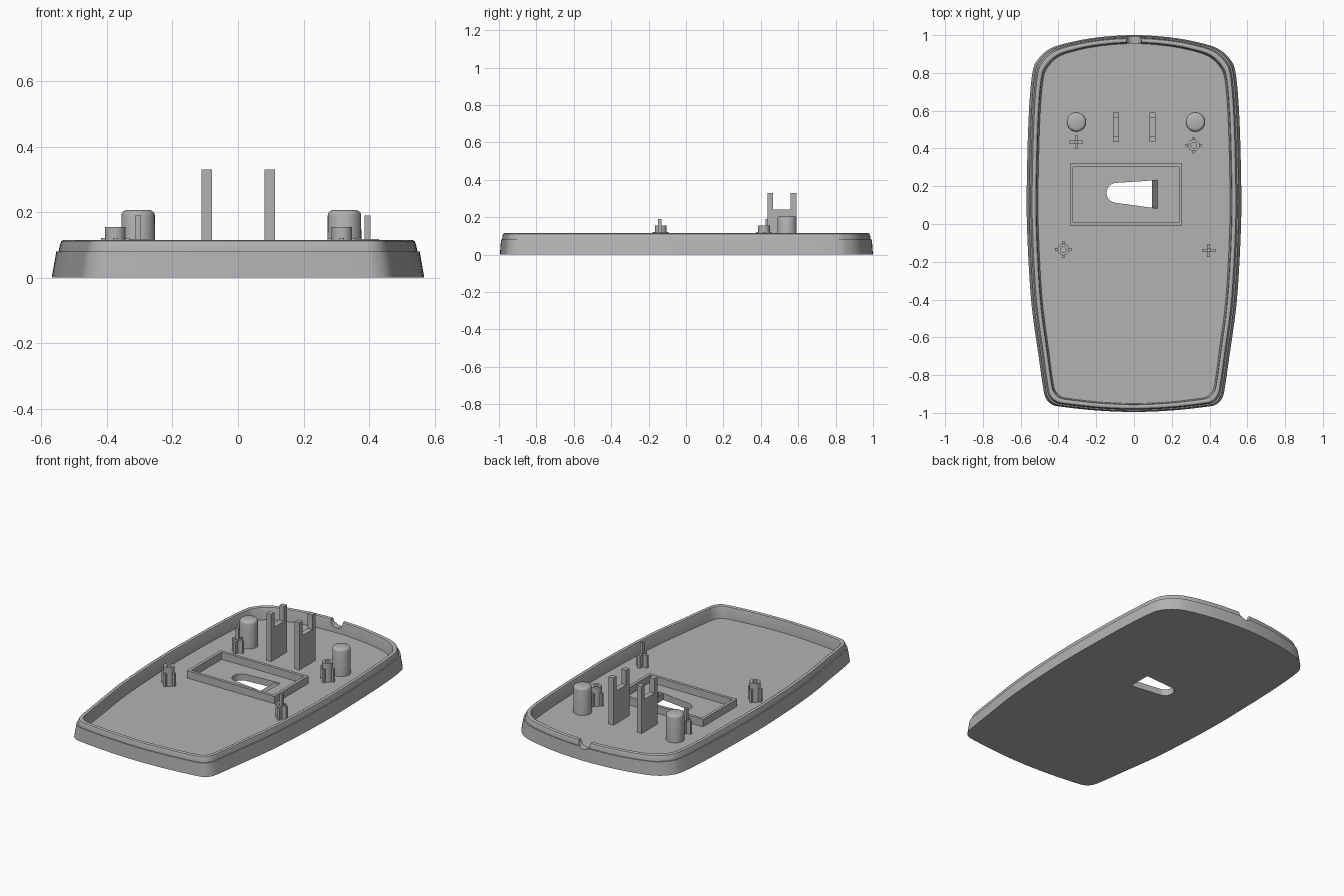
import bpy, bmesh, math
from mathutils import Vector

if "Cube" in bpy.data.objects:
    bpy.data.objects.remove(bpy.data.objects["Cube"])

grey = bpy.data.materials.new("plain_grey")
grey.diffuse_color = (0.45, 0.45, 0.45, 1)
grey.use_nodes = True
grey.node_tree.nodes["Principled BSDF"].inputs["Base Color"].default_value = grey.diffuse_color
FLOOR = 0.04


def finish(name, bm, smooth=True):
    bmesh.ops.recalc_face_normals(bm, faces=bm.faces)
    me = bpy.data.meshes.new(name)
    bm.to_mesh(me)
    bm.free()
    me.materials.append(grey)
    ob = bpy.data.objects.new(name, me)
    bpy.context.collection.objects.link(ob)
    if smooth:
        shade(ob)
    return ob


def shade(ob):
    bpy.ops.object.select_all(action='DESELECT')
    ob.select_set(True)
    bpy.context.view_layer.objects.active = ob
    bpy.ops.object.shade_smooth_by_angle(angle=math.radians(35))


def loft(name, rings, smooth=True, closed=False):
    """Skin a stack of equal rings; cap the ends or join last to first."""
    bm = bmesh.new()
    vs = [[bm.verts.new(p) for p in r] for r in rings]
    n = len(vs[0])
    pairs = list(zip(vs, vs[1:])) + ([(vs[-1], vs[0])] if closed else [])
    for a, b in pairs:
        for i in range(n):
            j = (i + 1) % n
            bm.faces.new((a[i], a[j], b[j], b[i]))
    if not closed:
        bm.faces.new(vs[0][::-1])
        bm.faces.new(vs[-1])
    return finish(name, bm, smooth)


def prism(name, pts, z0, z1, smooth=False):
    return loft(name, [[(x, y, z) for x, y in pts] for z in (z0, z1)], smooth)


def box(name, x0, x1, y0, y1, z0, z1):
    return prism(name, [(x0, y0), (x1, y0), (x1, y1), (x0, y1)], z0, z1)


def circle(x, y, r, n=32):
    return [(x + r * math.cos(2 * math.pi * i / n), y + r * math.sin(2 * math.pi * i / n)) for i in range(n)]


def cut(ob, cutter):
    mod = ob.modifiers.new("cut", 'BOOLEAN')
    mod.operation, mod.solver, mod.object = 'DIFFERENCE', 'EXACT', cutter
    bpy.context.view_layer.objects.active = ob
    bpy.ops.object.modifier_apply(modifier=mod.name)
    bpy.data.objects.remove(cutter)


# Outline of the tray: mirrored control points smoothed with a spline
half = [(0, -.995), (.2, -.987), (.38, -.968), (.435, -.955), (.468, -.92), (.482, -.86), (.505, -.7), (.545, -.4),
        (.567, 0), (.566, .3), (.556, .6), (.538, .8), (.51, .87), (.45, .925), (.36, .957), (.2, .987), (0, 1.0)]
ctrl = [Vector(p) for p in half + [(-x, y) for x, y in half[-2:0:-1]]]
outline = []
for i in range(len(ctrl)):
    a, b, c, d = (ctrl[(i + k) % len(ctrl)] for k in (-1, 0, 1, 2))
    for s in range(5):
        t = s / 5
        outline.append(.5 * (2 * b + (c - a) * t + (2 * a - 5 * b + 4 * c - d) * t * t + (3 * b - a - 3 * c + d) * t ** 3))

# Tray: outer wall, stepped lip, rounded rim, inner wall, floor (z, inset x, inset y)
section = [(0, 0, 0), (.08, .014, .006), (.08, .021, .012), (.1, .025, .014), (.111, .029, .018), (.115, .036, .024),
           (.115, .042, .032), (.111, .049, .038), (.1, .053, .041), (FLOOR, .06, .045)]
tray = loft("tray", [[(p.x * (1 - dx / .567), p.y * (1 - dy), z) for p in outline] for z, dx, dy in section])

# Cable notch in the back rim
cut(tray, loft("notch_cutter", [[(x, y, z) for x, z in circle(0, .108, .04)] for y in (.9, 1.1)]))

# Keyhole slot through the floor
slot = [(.125, .082), (.125, .232)]
slot += [(-.092 + .053 * math.cos(a), .165 + .053 * math.sin(a))
         for a in (math.radians(95 + 170 * i / 16) for i in range(17))]
cut(tray, prism("slot_cutter", slot, -.1, .2))
shade(tray)
loft("slot_ramp", [[(.094, y, FLOOR), (.126, y, 0), (.094, y, 0)] for y in (.083, .231)], False)

# Raised rectangular frame around the slot
rect = lambda x0, x1, y0, y1, z: [(x0, y0, z), (x1, y0, z), (x1, y1, z), (x0, y1, z)]
outer, inner = (-.34, .255, -.01, .32), (-.322, .237, .008, .302)
loft("slot_frame", [rect(*outer, .03), rect(*outer, .085), rect(*inner, .085), rect(*inner, .03)], False, True)

# Forked plates
fork = [(.435, .03), (.59, .03), (.59, .33), (.56, .33), (.56, .24), (.465, .24), (.465, .33), (.435, .33)]
for side, x in (("left", -.095), ("right", .097)):
    loft(f"fork_plate_{side}", [[(x + d, y, z) for y, z in fork] for d in (-.016, .016)], False)

# Round-topped pegs
for side, x in (("left", -.305), ("right", .325)):
    prof = [(.03, .052), (.19, .051), (.198, .049), (.203, .044), (.206, .036)]
    loft(f"peg_{side}", [[(px, py, z) for px, py in circle(x, .54, r)] for z, r in prof])

# Cross posts with a thin pin
for side, x, y in (("back", -.305, .435), ("front", .395, -.14)):
    box(f"cross_arm_x_{side}", x - .036, x + .036, y - .008, y + .008, .03, .118)
    box(f"cross_arm_y_{side}", x - .008, x + .008, y - .034, y + .034, .03, .118)
    box(f"cross_pin_{side}", x - .009, x + .009, y - .009, y + .009, .03, .19)

# Hollow screw bosses with four fins
for side, x, y in (("back", .317, .417), ("front", -.375, -.135)):
    rings = [[(px, py, z) for px, py in circle(x, y, r, 24)]
             for r, z in ((.031, .03), (.031, .155), (.015, .155), (.015, .03))]
    loft(f"boss_{side}", rings, True, True)
    for k in range(4):
        dx, dy = ((1, 0), (0, 1), (-1, 0), (0, -1))[k]
        cx, cy = x + dx * .035, y + dy * .035
        hx, hy = (.009, .007) if dx else (.007, .009)
        box(f"boss_fin_{side}_{k}", cx - hx, cx + hx, cy - hy, cy + hy, .03, .12)
